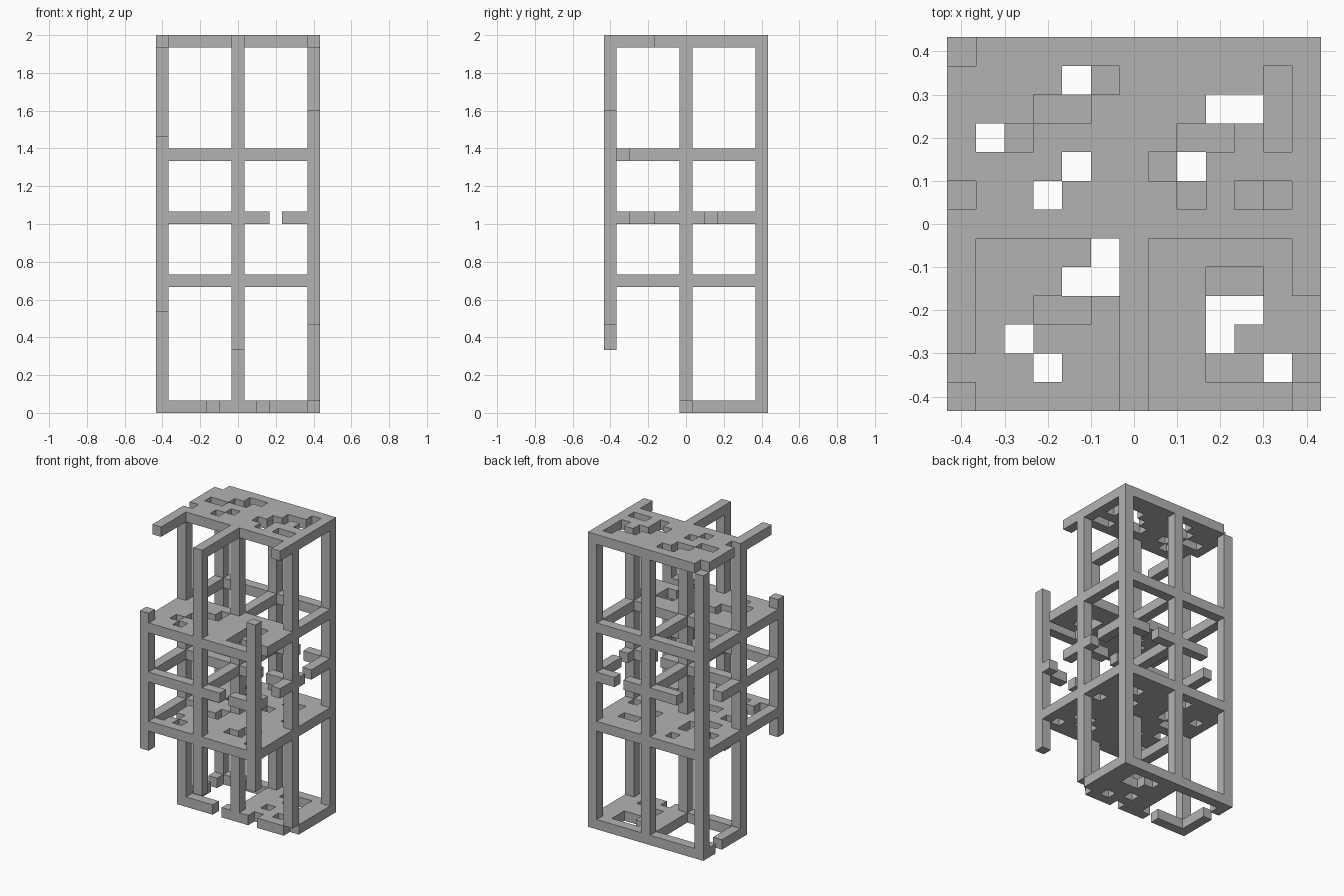
import bpy, bmesh
from mathutils import Vector

if "Cube" in bpy.data.objects:
    bpy.data.objects.remove(bpy.data.objects["Cube"], do_unlink=True)

UNIT = 1 / 15            # edge of one block
LAST, MID = 12, 6        # far and middle block rows
SIDES = [Vector(v) for v in
         ((1, 0, 0), (-1, 0, 0), (0, 1, 0), (0, -1, 0), (0, 0, 1), (0, 0, -1))]

grey = bpy.data.materials.new("plain_grey")
grey.use_nodes = True
tone = (0.45, 0.45, 0.45, 1)
grey.diffuse_color = tone
grey.node_tree.nodes["Principled BSDF"].inputs["Base Color"].default_value = tone

parts = {}
filled = set()


def add(name, cells):
    """Claim free cells for a named part."""
    fresh = set(cells) - filled
    parts.setdefault(name, set()).update(fresh)
    filled.update(fresh)


def post(name, i, j, low, high):
    add(name, [(i, j, k) for k in range(low, high + 1)])


def beam_x(name, j, k, art):
    """Beam along x, drawn west to east."""
    add(name, [(i, j, k) for i, c in enumerate(art) if c == "#"])


def beam_y(name, i, k, art):
    """Beam along y, drawn front to back."""
    add(name, [(i, j, k) for j, c in enumerate(art) if c == "#"])


def panel(name, east, north, k, art):
    """Pierced floor panel in one quadrant, rows drawn back to front."""
    i0 = MID + 1 if east else 1
    j0 = MID + 1 if north else 1
    rows = art.split()
    add(name, [(i0 + i, j0 + 4 - r, k) for r, row in enumerate(rows)
               for i, c in enumerate(row) if c == "#"])


FULL = "#" * 13
BACK = "......#######"

# Posts
post("front_right_post", 0, 0, 8, 21)
post("front_middle_post", MID, 0, 5, 29)
post("front_left_post", LAST, 0, 7, 23)
post("middle_right_post", 0, MID, 0, 29)
post("centre_post", MID, MID, 0, 29)
post("middle_left_post", LAST, MID, 1, 29)
post("back_right_post", 0, LAST, 0, 28)
post("back_middle_post", MID, LAST, 0, 29)
post("back_left_post", LAST, LAST, 0, 29)

# Base frame and panel
base = "base_floor"
beam_x(base, MID, 0, "####.###.###.")
beam_x(base, LAST, 0, FULL)
beam_y(base, 0, 0, "......####.##")
beam_y(base, MID, 0, BACK)
beam_y(base, LAST, 0, ".......######")
panel(base, True, True, 0, "#...# ##..# ##### #.### ###.#")

# Lower floor
low = "lower_floor"
for row in (0, MID, LAST):
    beam_x(low, row, 10, FULL)
    beam_y(low, row, 10, FULL)
panel(low, False, True, 10, "###.# ##### .##.# ###.# #..##")
panel(low, True, True, 10, "##### ##..# ##### #.### ####.")
panel(low, False, False, 10, "..##. .##.. .#### ..### .#.##")
panel(low, True, False, 10, "##### ##### ##..# #..## ####.")

# Broken rail ring between the floors
rail = "broken_rails"
beam_x(rail, 0, 15, "#########.###")
beam_x(rail, MID, 15, "#########.###")
beam_x(rail, LAST, 15, "#..######.###")
beam_y(rail, 0, 15, "##########..#")
beam_y(rail, MID, 15, FULL)
beam_y(rail, LAST, 15, "##..####.####")

# Upper floor
up = "upper_floor"
for row in (0, MID, LAST):
    beam_x(up, row, 20, FULL)
for row in (0, MID):
    beam_y(up, row, 20, FULL)
beam_y(up, LAST, 20, "#.###########")
panel(up, False, False, 20, "####. ###.. ##..# #.### ##.##")
panel(up, True, False, 20, "##### ##..# ##..# ##.## ##...")

# Roof
roof = "roof"
beam_x(roof, MID, 29, FULL)
beam_x(roof, LAST, 29, ".############")
beam_y(roof, 0, 29, "..#####.####.")
beam_y(roof, MID, 29, FULL)
beam_y(roof, LAST, 29, "....#########")
panel(roof, False, True, 29, "###.. ##..# ..### ###.# ##.##")
panel(roof, True, True, 29, "####. ##... #..#. ..### #.#..")


def build(name, cells):
    """Skin the exposed sides of a part's blocks and merge flat areas."""
    bm = bmesh.new()
    for cell in cells:
        c = Vector(cell)
        for n in SIDES:
            if tuple(int(v) for v in c + n) in filled:
                continue
            u = Vector((n.y, n.z, n.x))
            v = n.cross(u)
            centre = c + n / 2
            corners = [centre + (u * a + v * b) / 2
                       for a, b in ((-1, -1), (1, -1), (1, 1), (-1, 1))]
            bm.faces.new([bm.verts.new((p.x * UNIT - MID * UNIT,
                                        p.y * UNIT - MID * UNIT,
                                        (p.z + 0.5) * UNIT)) for p in corners])
    bmesh.ops.remove_doubles(bm, verts=bm.verts, dist=UNIT / 100)
    bmesh.ops.dissolve_limit(bm, angle_limit=0.01, verts=bm.verts, edges=bm.edges)
    mesh = bpy.data.meshes.new(name)
    bm.to_mesh(mesh)
    bm.free()
    mesh.materials.append(grey)
    bpy.context.collection.objects.link(bpy.data.objects.new(name, mesh))


for part, cells in parts.items():
    build(part, cells)
